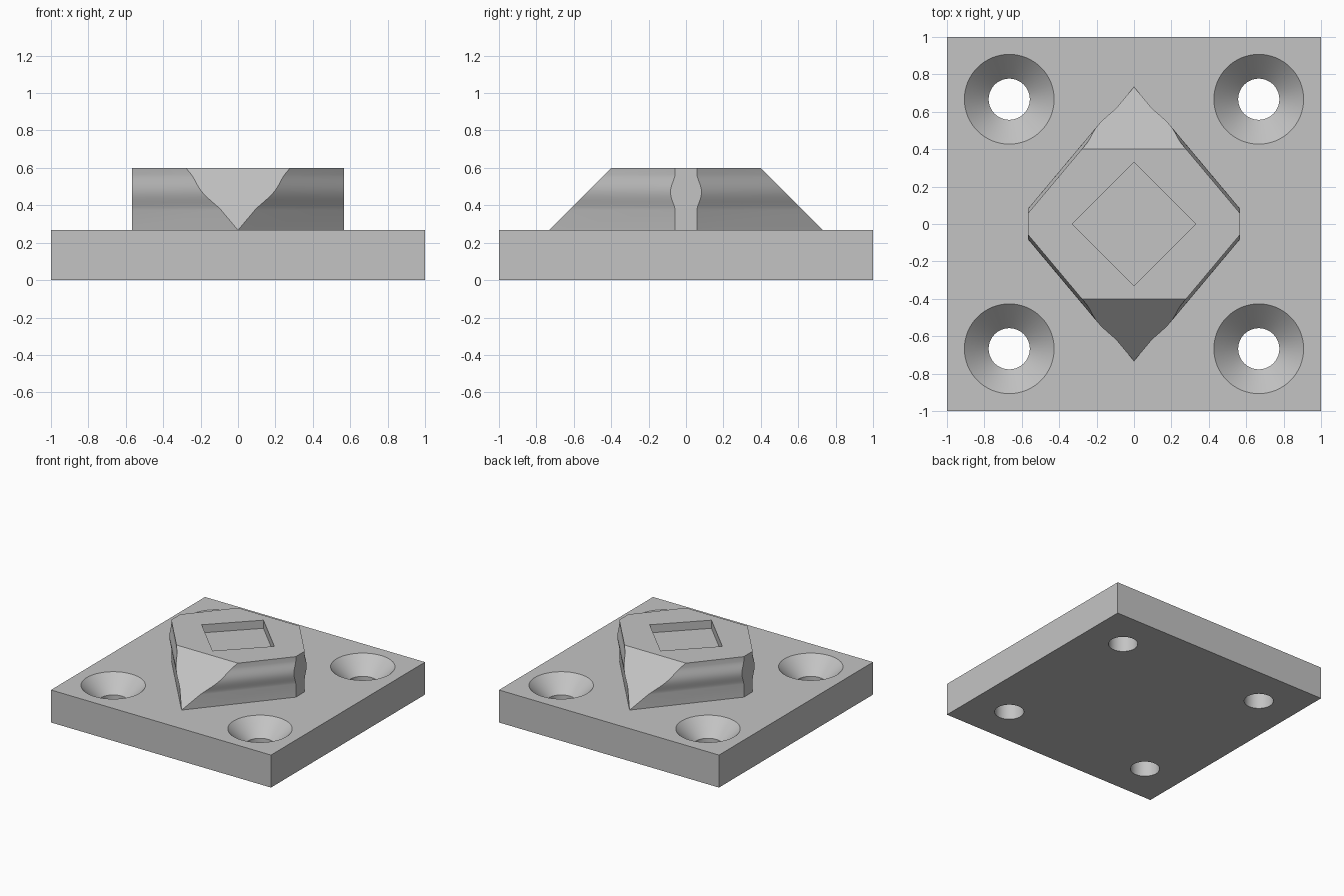
import bpy, bmesh, math

if "Cube" in bpy.data.objects:
    bpy.data.objects.remove(bpy.data.objects["Cube"])

grey = bpy.data.materials.new("light_grey")
grey.diffuse_color = (0.55, 0.55, 0.55, 1)
grey.use_nodes = True
grey.node_tree.nodes["Principled BSDF"].inputs["Base Color"].default_value = grey.diffuse_color


def loft(name, rings):
    """Closed solid through a stack of rings with equal point counts."""
    bm = bmesh.new()
    loops = [[bm.verts.new(p) for p in ring] for ring in rings]
    n = len(loops[0])
    for a, b in zip(loops, loops[1:]):
        for i in range(n):
            j = (i + 1) % n
            bm.faces.new((a[i], a[j], b[j], b[i]))
    bm.faces.new(loops[0][::-1])
    bm.faces.new(loops[-1])
    bmesh.ops.remove_doubles(bm, verts=bm.verts, dist=1e-5)
    bmesh.ops.recalc_face_normals(bm, faces=bm.faces)
    mesh = bpy.data.meshes.new(name)
    bm.to_mesh(mesh)
    bm.free()
    obj = bpy.data.objects.new(name, mesh)
    bpy.context.collection.objects.link(obj)
    mesh.materials.append(grey)
    return obj


def circle(r, z, cx=0, cy=0, n=64):
    return [(cx + r * math.cos(math.tau * i / n),
             cy + r * math.sin(math.tau * i / n), z) for i in range(n)]


def cut(target, cutter):
    mod = target.modifiers.new("cut", 'BOOLEAN')
    mod.operation = 'DIFFERENCE'
    mod.solver = 'EXACT'
    mod.object = cutter
    bpy.context.view_layer.objects.active = target
    bpy.ops.object.modifier_apply(modifier=mod.name)
    bpy.data.objects.remove(cutter)


def smooth(obj):
    bpy.ops.object.select_all(action='DESELECT')
    obj.select_set(True)
    bpy.context.view_layer.objects.active = obj
    bpy.ops.object.shade_smooth_by_angle(angle=math.radians(30))


BASE, TOP, HALF = 0.267, 0.6, 0.566

# Base plate with four countersunk screw holes
plate = loft("base_plate", [[(-1, -1, z), (1, -1, z), (1, 1, z), (-1, 1, z)]
                            for z in (0, BASE)])
for sx in (-1, 1):
    for sy in (-1, 1):
        profile = [(0.11, -0.1), (0.11, BASE - 0.13), (0.24, BASE), (0.24, 0.4)]
        cut(plate, loft("hole_cutter", [circle(r, z, sx * 0.667, sy * 0.667)
                                        for r, z in profile]))
smooth(plate)


# Diamond block: sloped ends, clipped sides and a rounded ridge along the walls
def outline(z):
    t = min(max((z - 0.375) / 0.19, 0), 1)
    bulge = 0.025 * math.sin(math.pi * t) ** 1.5
    tip_y = 0.733 - (z - BASE)
    tip_x = (z - BASE + bulge) / 1.193
    side_y = 0.058 + bulge
    q = [(HALF, -side_y), (HALF, side_y), (tip_x, tip_y), (-tip_x, tip_y)]
    return [(x, y, z) for x, y in q + [(-x, -y) for x, y in q]]


levels = [BASE, 0.375] + [0.375 + 0.19 * i / 14 for i in range(1, 15)] + [TOP]
block = loft("diamond_block", [outline(z) for z in levels])

# Shallow diamond pocket in the top
pocket = [(0.33, 0), (0, 0.33), (-0.33, 0), (0, -0.33)]
cut(block, loft("pocket_cutter", [[(x, y, z) for x, y in pocket]
                                  for z in (TOP - 0.067, TOP + 0.1)]))
smooth(block)
